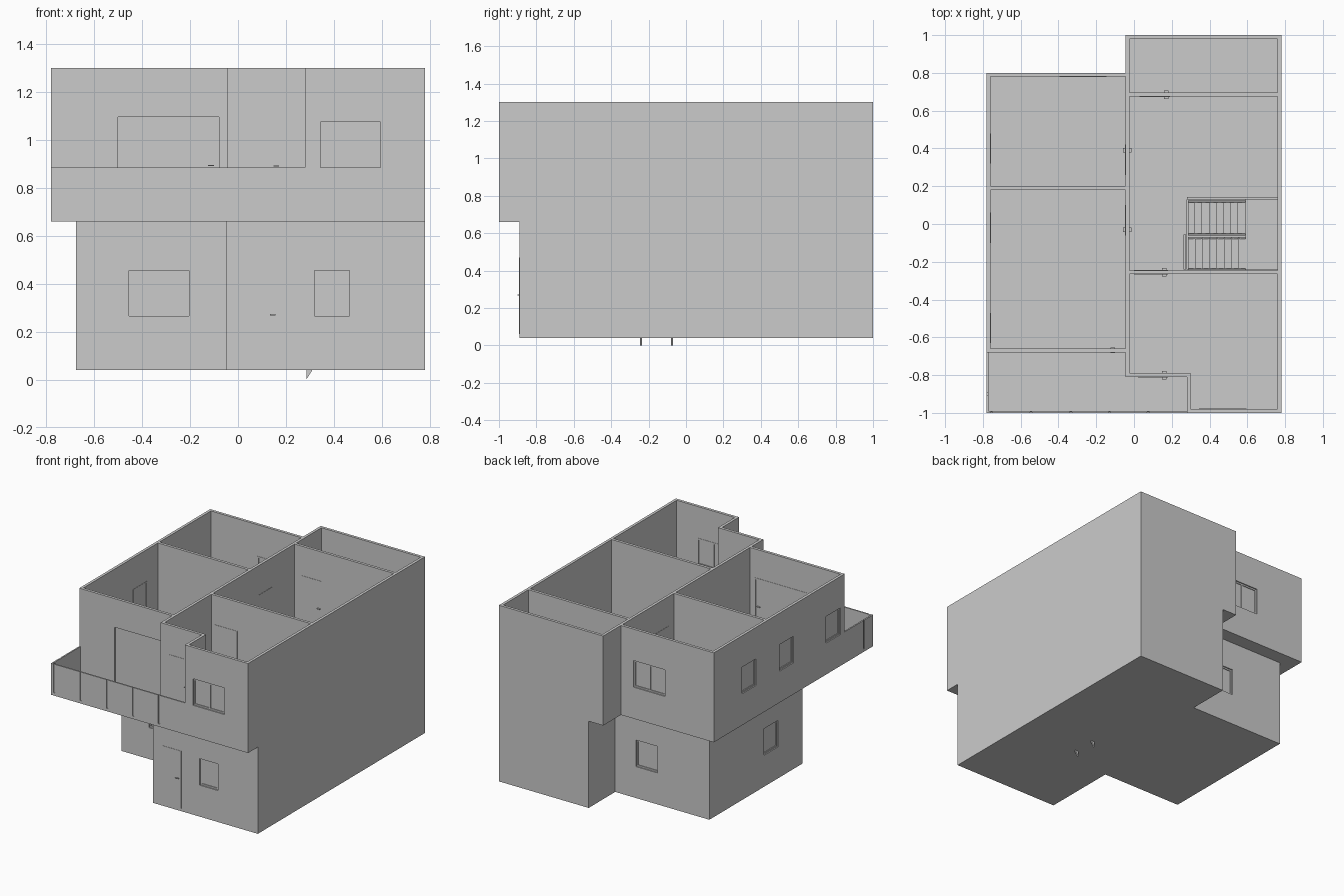
import bpy, bmesh

cube = bpy.data.objects.get("Cube")
if cube:
    bpy.data.objects.remove(cube, do_unlink=True)

# Single plaster colour
grey = bpy.data.materials.new("plaster_grey")
grey.use_nodes = True
grey.diffuse_color = (0.6, 0.6, 0.6, 1)
grey.node_tree.nodes["Principled BSDF"].inputs["Base Color"].default_value = (0.6, 0.6, 0.6, 1)

BASE, MID, TOP = 0.04, 0.66, 1.30     # storey levels
SLAB, T = 0.02, 0.02                  # slab and wall thickness
LOW_Z, UP_Z = (0.265, 0.455), (0.885, 1.075)   # window heights


def finish(name, bm):
    bmesh.ops.remove_doubles(bm, verts=bm.verts, dist=1e-5)
    bmesh.ops.recalc_face_normals(bm, faces=bm.faces)
    mesh = bpy.data.meshes.new(name)
    bm.to_mesh(mesh)
    bm.free()
    mesh.materials.append(grey)
    obj = bpy.data.objects.new(name, mesh)
    bpy.context.collection.objects.link(obj)
    return obj


def prism(bm, pts, axis, a, b):
    """Extrude a 2D outline along an axis from a to b."""
    def place(p):
        return (p[0], p[1], a) if axis == "z" else (p[0], a, p[1])
    face = bm.faces.new([bm.verts.new(place(p)) for p in pts])
    out = bmesh.ops.extrude_face_region(bm, geom=[face])
    moved = [v for v in out["geom"] if isinstance(v, bmesh.types.BMVert)]
    step = (0, 0, b - a) if axis == "z" else (0, b - a, 0)
    bmesh.ops.translate(bm, verts=moved, vec=step)


def box(bm, x, y, z):
    prism(bm, [(x[0], y[0]), (x[1], y[0]), (x[1], y[1]), (x[0], y[1])], "z", z[0], z[1])


def boxes(name, *items):
    bm = bmesh.new()
    for item in items:
        box(bm, *item)
    return finish(name, bm)


def oriented(bm, axis, run, depth, z):
    box(bm, *((run, depth, z) if axis == "x" else (depth, run, z)))


def window(name, axis, depth, out, run, z, panes):
    """Frame and glass set back from the outer face (out = +1 or -1)."""
    bm = bmesh.new()
    face = depth[1] if out > 0 else depth[0]
    frame = sorted((face - out * 0.008, face - out * 0.022))
    glass = sorted((face - out * 0.013, face - out * 0.017))
    f = 0.011
    bars = [run[0], run[1] - f]
    if panes == 2:
        bars.append((run[0] + run[1] - f) / 2)
    for b in bars:
        oriented(bm, axis, (b, b + f), frame, z)
    for b in (z[0], z[1] - f):
        oriented(bm, axis, (run[0] + f, run[1] - f), frame, (b, b + f))
    oriented(bm, axis, (run[0] + f, run[1] - f), glass, (z[0] + f, z[1] - f))
    finish(name, bm)


def wall(name, axis, run, at, z, out=0, openings=()):
    """Straight wall running along an axis, with framed openings (start, end, z, panes)."""
    depth = (at, at + T)
    bm = bmesh.new()
    pos = run[0]
    for k, (a, b, oz, panes) in enumerate(sorted(openings)):
        oriented(bm, axis, (pos, a), depth, z)
        if oz[0] - z[0] > 0.001:
            oriented(bm, axis, (a, b), depth, (z[0], oz[0]))
        oriented(bm, axis, (a, b), depth, (oz[1], z[1]))
        window(f"{name}_window_{k + 1}", axis, depth, out, (a, b), oz, panes)
        pos = b
    oriented(bm, axis, (pos, run[1]), depth, z)
    finish(name, bm)


def door(name, axis, run, at, z0, handle_at):
    """Flush door leaf just proud of both wall faces, with lever handles."""
    bm = bmesh.new()
    oriented(bm, axis, run, (at - 0.002, at + T + 0.002), (z0, z0 + 0.41))
    h = z0 + 0.208
    oriented(bm, axis, (handle_at - 0.012, handle_at + 0.012), (at - 0.012, at + T + 0.012), (h, h + 0.005))
    finish(name, bm)


# Ground floor: slab and outer walls
lower = [(-0.05, -0.89), (0.78, -0.89), (0.78, 1), (0.07, 1), (0.07, 0.7),
         (-0.675, 0.7), (-0.675, -0.355), (-0.05, -0.355)]
bm = bmesh.new()
prism(bm, lower, "z", BASE, BASE + SLAB)
finish("ground_slab", bm)
lz = (BASE + SLAB, MID)
wall("lower_front_wall", "x", (-0.05, 0.78), -0.89, lz, -1, [(0.32, 0.465, LOW_Z, 1)])
wall("lower_right_wall", "y", (-0.87, 0.98), 0.76, lz)
wall("lower_back_wall", "x", (0.07, 0.78), 0.98, lz)
wall("lower_back_return", "y", (0.68, 0.98), 0.07, lz)
wall("lower_rear_wall", "x", (-0.675, 0.07), 0.68, lz, 1, [(-0.265, -0.095, LOW_Z, 1)])
wall("lower_left_wall", "y", (-0.335, 0.68), -0.675, lz, -1, [(-0.075, 0.08, LOW_Z, 1)])
wall("lower_recessed_wall", "x", (-0.675, -0.05), -0.355, lz, -1, [(-0.455, -0.205, LOW_Z, 2)])
wall("lower_front_return", "y", (-0.87, -0.335), -0.05, lz)
wall("lower_inner_wall", "x", (0.09, 0.76), 0.675, lz)
door("entrance_door", "x", (0.03, 0.175), -0.89, BASE + SLAB, 0.145)

# Upper floor slab, in strips around the stairwell
boxes("upper_slab",
      ((-0.78, 0.78), (-1, -0.24), (MID, MID + SLAB)),
      ((-0.78, 0.28), (-0.24, 0.13), (MID, MID + SLAB)),
      ((0.76, 0.78), (-0.24, 0.13), (MID, MID + SLAB)),
      ((-0.78, 0.78), (0.13, 0.8), (MID, MID + SLAB)),
      ((-0.045, 0.78), (0.8, 1), (MID, MID + SLAB)))

# Upper floor walls
uz = (MID + SLAB, TOP)
wall("upper_right_wall", "y", (-0.98, 0.98), 0.76, uz)
wall("upper_back_wall", "x", (-0.045, 0.78), 0.98, uz)
wall("upper_rear_wall", "x", (-0.78, -0.045), 0.78, uz, 1, [(-0.395, -0.145, UP_Z, 2)])
wall("upper_left_wall", "y", (-0.66, 0.78), -0.78, uz, -1,
     [(c - 0.08, c + 0.08, UP_Z, 1) for c in (-0.55, -0.02, 0.4)])
wall("balcony_wall", "x", (-0.78, -0.045), -0.68, uz, -1, [(-0.5, -0.08, (MID + SLAB, 1.095), 1)])
wall("spine_wall", "y", (-0.79, 0.98), -0.045, uz)
wall("upper_entry_wall", "x", (-0.045, 0.28), -0.81, uz)
wall("upper_bay_return", "y", (-0.98, -0.79), 0.28, uz)
wall("upper_bay_wall", "x", (0.28, 0.78), -1, uz, -1, [(0.345, 0.595, UP_Z, 2)])
wall("left_partition", "x", (-0.76, -0.045), 0.18, uz)
wall("rear_partition", "x", (-0.025, 0.76), 0.675, uz)
wall("front_partition", "x", (-0.025, 0.76), -0.265, uz)

# Flush doors on the upper floor
uf = MID + SLAB
door("balcony_door", "x", (0.02, 0.18), -0.81, uf, 0.16)
door("front_room_door", "x", (0.0, 0.18), -0.265, uf, 0.16)
door("rear_room_door", "x", (0.03, 0.19), 0.675, uf, 0.17)
door("left_rear_door", "y", (0.26, 0.42), -0.045, uf, 0.39)
door("left_front_door", "y", (-0.06, 0.1), -0.045, uf, -0.03)
boxes("sliding_door_handle", ((-0.125, -0.1), (-0.683, -0.655), (0.89, 0.895)))

# Balcony parapet panels with slim slots between them
RAIL = (uf, 0.885)
slots = [-0.755, -0.545, -0.335, -0.13, 0.075]
edges = [-0.78] + [e for s in slots for e in (s - 0.006, s + 0.006)] + [0.28]
bm = bmesh.new()
for a, b in zip(edges[::2], edges[1::2]):
    box(bm, (a, b), (-1, -0.99), RAIL)
for s in slots:
    box(bm, (s - 0.006, s + 0.006), (-0.994, -0.99), RAIL)
for a, b in ((-0.99, -0.906), (-0.894, -0.68)):
    box(bm, (-0.78, -0.77), (a, b), RAIL)
box(bm, (-0.774, -0.77), (-0.906, -0.894), RAIL)
finish("balcony_parapet", bm)

# Stairs: two flights joined by a half landing
X0, X1, STEPS, LAND = 0.285, 0.59, 8, 0.37
run = (X1 - X0) / STEPS
rise = (LAND - BASE - SLAB) / STEPS
bm = bmesh.new()
for i in range(STEPS):
    z = BASE + SLAB + (i + 1) * rise
    box(bm, (X0 + i * run, X0 + (i + 1) * run), (-0.235, -0.075), (z - 0.012, z))
    z = LAND + (i + 1) * rise
    box(bm, (X1 - (i + 1) * run, X1 - i * run), (-0.05, 0.115), (z - 0.012, z))
finish("stair_treads", bm)
boxes("stair_landing", ((X1, 0.76), (-0.24, 0.13), (LAND - SLAB, LAND)))
bm = bmesh.new()
for y in (-0.245, -0.08):
    prism(bm, [(X0, 0), (X0 + 0.025, BASE), (X1, LAND - 0.05), (X1, LAND + 0.03), (X0, 0.1)], "y", y, y + 0.01)
for y in (-0.06, 0.115):
    prism(bm, [(X1, LAND - 0.05), (X1, LAND + 0.03), (X0, uf), (X0, uf - 0.06)], "y", y, y + 0.01)
finish("stair_stringers", bm)

# Guards around the stairwell
boxes("stairwell_guard",
      ((0.28, 0.76), (0.13, 0.142), (uf, uf + 0.18)),
      ((0.262, 0.274), (-0.24, -0.055), (uf, uf + 0.18)))
